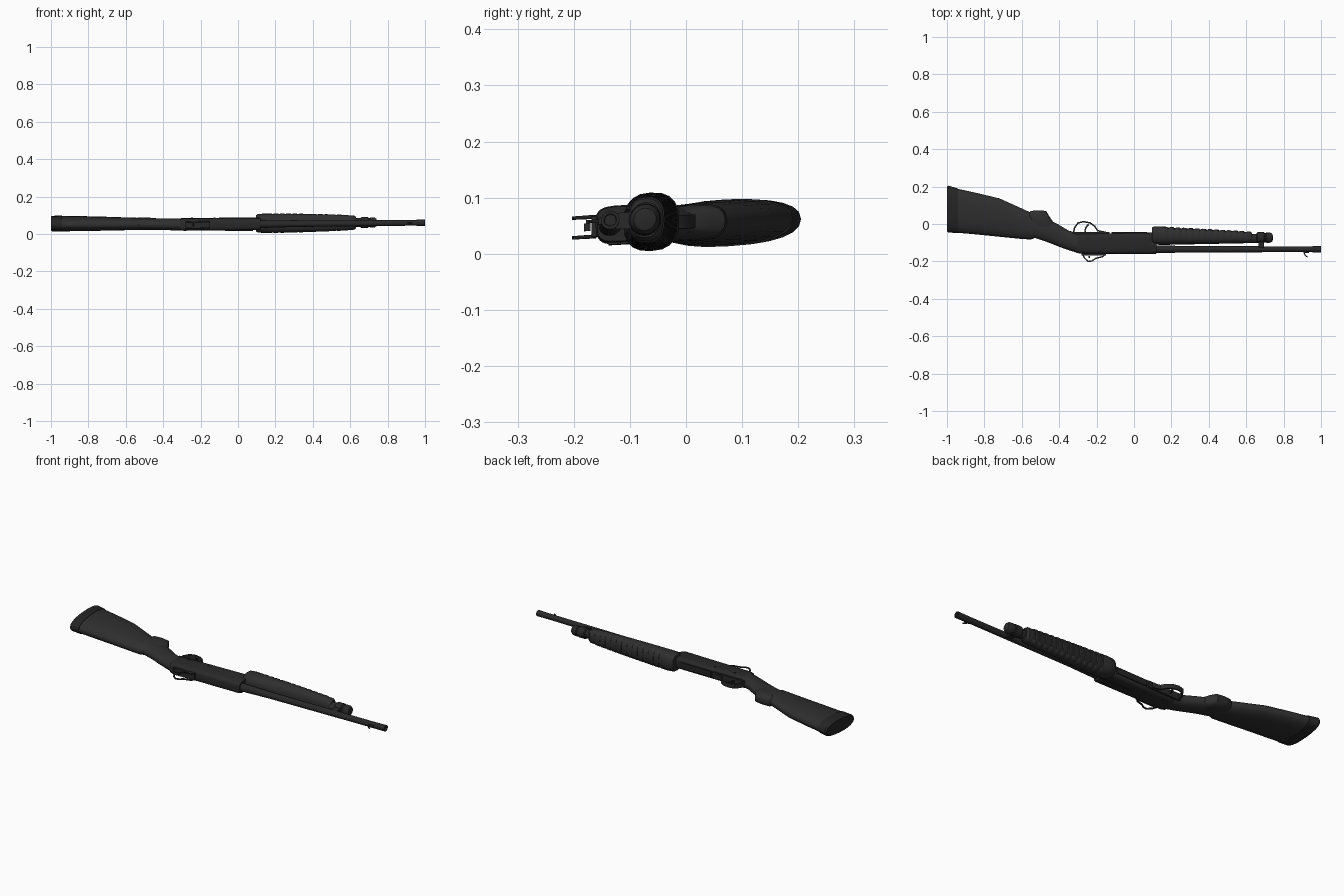
import bpy, bmesh, math
from mathutils import Vector

cube = bpy.data.objects.get("Cube")
if cube:
    bpy.data.objects.remove(cube)


def material(name, value):
    m = bpy.data.materials.new(name)
    m.use_nodes = True
    col = (value, value, value, 1)
    m.diffuse_color = col
    bsdf = m.node_tree.nodes["Principled BSDF"]
    bsdf.inputs["Base Color"].default_value = col
    bsdf.inputs["Roughness"].default_value = 0.6
    return m


POLYMER = material("black polymer", 0.028)
METAL = material("dark metal", 0.022)
RUBBER = material("black rubber", 0.018)


def finish(name, bm, mat, angle=35):
    """Lay the part on its side with the slight lean of the resting gun."""
    for v in bm.verts:
        v.co.z += 0.0535 + 0.0085 * v.co.x + 0.055 * (v.co.y + 0.1)
    bmesh.ops.recalc_face_normals(bm, faces=bm.faces)
    mesh = bpy.data.meshes.new(name)
    bm.to_mesh(mesh)
    bm.free()
    mesh.materials.append(mat)
    ob = bpy.data.objects.new(name, mesh)
    bpy.context.collection.objects.link(ob)
    bpy.ops.object.select_all(action='DESELECT')
    ob.select_set(True)
    bpy.context.view_layer.objects.active = ob
    bpy.ops.object.shade_smooth_by_angle(angle=math.radians(angle))
    return ob


def loft(name, sections, mat, power=1.0, n=24):
    """Sections are (x, top y, bottom y, half width); power < 1 squares them."""
    bm = bmesh.new()
    rings = []
    for x, y0, y1, w in sections:
        ring = []
        for i in range(n):
            a = math.tau * i / n
            c, s = math.cos(a), math.sin(a)
            c = math.copysign(abs(c) ** power, c)
            s = math.copysign(abs(s) ** power, s)
            ring.append(bm.verts.new((x, (y0 + y1) / 2 + c * (y1 - y0) / 2, s * w)))
        rings.append(ring)
    for a, b in zip(rings, rings[1:]):
        for i in range(n):
            j = (i + 1) % n
            bm.faces.new((a[i], a[j], b[j], b[i]))
    bm.faces.new(rings[0])
    bm.faces.new(rings[-1])
    return finish(name, bm, mat)


def lathe(name, y, profile, mat, n=20):
    """Round part along x; profile is (x, radius)."""
    return loft(name, [(x, y - r, y + r, r) for x, r in profile], mat, n=n)


def ribbon(name, path, thick, z0, z1, mat):
    """Bent metal strip following a path in the xy plane."""
    bm = bmesh.new()
    pts = [Vector(p) for p in path]
    rings = []
    for i, p in enumerate(pts):
        d = (pts[min(i + 1, len(pts) - 1)] - pts[max(i - 1, 0)]).normalized()
        o = Vector((-d.y, d.x)) * thick / 2
        rings.append([bm.verts.new((q.x, q.y, z))
                      for q, z in ((p + o, z0), (p + o, z1), (p - o, z1), (p - o, z0))])
    for a, b in zip(rings, rings[1:]):
        for i in range(4):
            j = (i + 1) % 4
            bm.faces.new((a[i], a[j], b[j], b[i]))
    bm.faces.new(rings[0])
    bm.faces.new(rings[-1])
    return finish(name, bm, mat)


def box(name, x0, x1, y0, y1, z0, z1, mat):
    ym = (y0 + y1) / 2
    return ribbon(name, [(x0, ym), (x1, ym)], abs(y1 - y0), z0, z1, mat)


# Shoulder stock, wrist and recoil pad
loft("recoil_pad", [(-1.0, -0.04, 0.2, 0.036), (-0.992, -0.045, 0.205, 0.041),
                    (-0.942, -0.049, 0.19, 0.042)], RUBBER, 0.85)
loft("stock", [(-0.942, -0.047, 0.188, 0.040), (-0.85, -0.055, 0.168, 0.040),
               (-0.72, -0.068, 0.137, 0.037), (-0.6, -0.08, 0.083, 0.034),
               (-0.55, -0.083, 0.06, 0.033), (-0.53, -0.074, 0.045, 0.032),
               (-0.46, -0.098, 0.025, 0.031), (-0.4, -0.122, -0.005, 0.031),
               (-0.35, -0.14, -0.035, 0.032), (-0.3, -0.155, -0.05, 0.033)], POLYMER, 0.9)
loft("pistol_grip", [(-0.565, 0.035, 0.058, 0.018), (-0.55, 0.0, 0.07, 0.029),
                     (-0.51, -0.04, 0.073, 0.033), (-0.47, -0.06, 0.07, 0.031),
                     (-0.455, -0.06, 0.045, 0.029), (-0.435, -0.06, 0.015, 0.022)],
     POLYMER, 0.75)

# Receiver with its ports
loft("receiver", [(-0.31, -0.153, -0.06, 0.031), (-0.29, -0.158, -0.052, 0.033),
                  (0.11, -0.161, -0.046, 0.033), (0.12, -0.158, -0.052, 0.031)],
     METAL, 0.5, 32)
box("ejection_port", -0.07, 0.08, -0.138, -0.098, -0.036, -0.031, RUBBER)
box("loading_port", -0.12, 0.07, -0.05, -0.044, -0.016, 0.016, RUBBER)
for px in (-0.25, -0.13):
    box("receiver_pin", px, px + 0.01, -0.082, -0.072, -0.035, 0.035, RUBBER)

# Trigger group
ribbon("trigger_guard", [(-0.325, -0.055), (-0.318, -0.02), (-0.3, 0.005), (-0.27, 0.013),
                         (-0.235, 0.006), (-0.21, -0.012), (-0.195, -0.036),
                         (-0.15, -0.045)], 0.008, -0.012, 0.012, METAL)
ribbon("trigger", [(-0.26, -0.06), (-0.262, -0.035), (-0.255, -0.015), (-0.243, -0.002)],
       0.008, -0.005, 0.005, METAL)
box("trigger_plate", -0.33, -0.13, -0.062, -0.043, -0.018, 0.018, METAL)

# Hollow barrel and magazine tube
lathe("barrel", -0.135, [(0.97, 0.010), (1.0, 0.011), (1.0, 0.0165), (0.9, 0.0155),
                         (0.3, 0.017), (0.16, 0.02), (0.1, 0.021)], METAL)
lathe("magazine_tube", -0.077, [(0.1, 0.024), (0.66, 0.024)], METAL)
lathe("magazine_cap", -0.073, [(0.655, 0.024), (0.66, 0.029), (0.695, 0.029), (0.698, 0.025),
                               (0.705, 0.025), (0.708, 0.028), (0.73, 0.027), (0.74, 0.02),
                               (0.743, 0.008)], METAL)
loft("barrel_clamp", [(0.665, -0.14, -0.05, 0.015), (0.695, -0.14, -0.05, 0.015)], METAL, 0.6)

# Pump handle with shallow finger grooves
pump = [(0.095, -0.098, -0.02, 0.042), (0.105, -0.108, -0.014, 0.049),
        (0.14, -0.112, -0.012, 0.052)]
for i in range(13):
    for step, depth in ((0, 0), (0.018, 0), (0.022, 0.004), (0.028, 0.004)):
        x = 0.16 + i * 0.034 + step
        t = (x - 0.14) / 0.49
        pump.append((x, -0.112 + 0.01 * t, -0.013 - 0.027 * t - depth,
                     0.052 - 0.013 * t * t - depth * 0.35))
pump += [(0.62, -0.102, -0.04, 0.038), (0.632, -0.096, -0.048, 0.031)]
loft("pump_handle", pump, POLYMER, 0.8, 20)

# Action bars between pump and receiver
for side in (-1, 1):
    z = side * 0.027
    box("action_bar", 0.02, 0.2, -0.09, -0.072, z - 0.003, z + 0.003, METAL)

# Rear sight with two protective wings, and front sight
box("rear_sight_base", -0.28, -0.15, -0.168, -0.156, -0.018, 0.018, METAL)
for side in (-1, 1):
    z = side * 0.0175
    ribbon("rear_sight_wing", [(-0.275, -0.162), (-0.265, -0.182), (-0.245, -0.2),
                               (-0.225, -0.198), (-0.205, -0.184), (-0.165, -0.174),
                               (-0.155, -0.162)], 0.007, z - 0.003, z + 0.003, METAL)
ribbon("rear_sight_ring", [(-0.24 + 0.001 * math.cos(a), -0.17 - 0.012 * math.sin(a))
                           for a in (0, 0.6, 1.2)], 0.006, -0.007, 0.007, METAL)
box("front_sight_base", 0.905, 0.935, -0.156, -0.148, -0.006, 0.006, METAL)
ribbon("front_sight_post", [(0.908, -0.153), (0.918, -0.17), (0.928, -0.176)],
       0.006, -0.003, 0.003, METAL)
